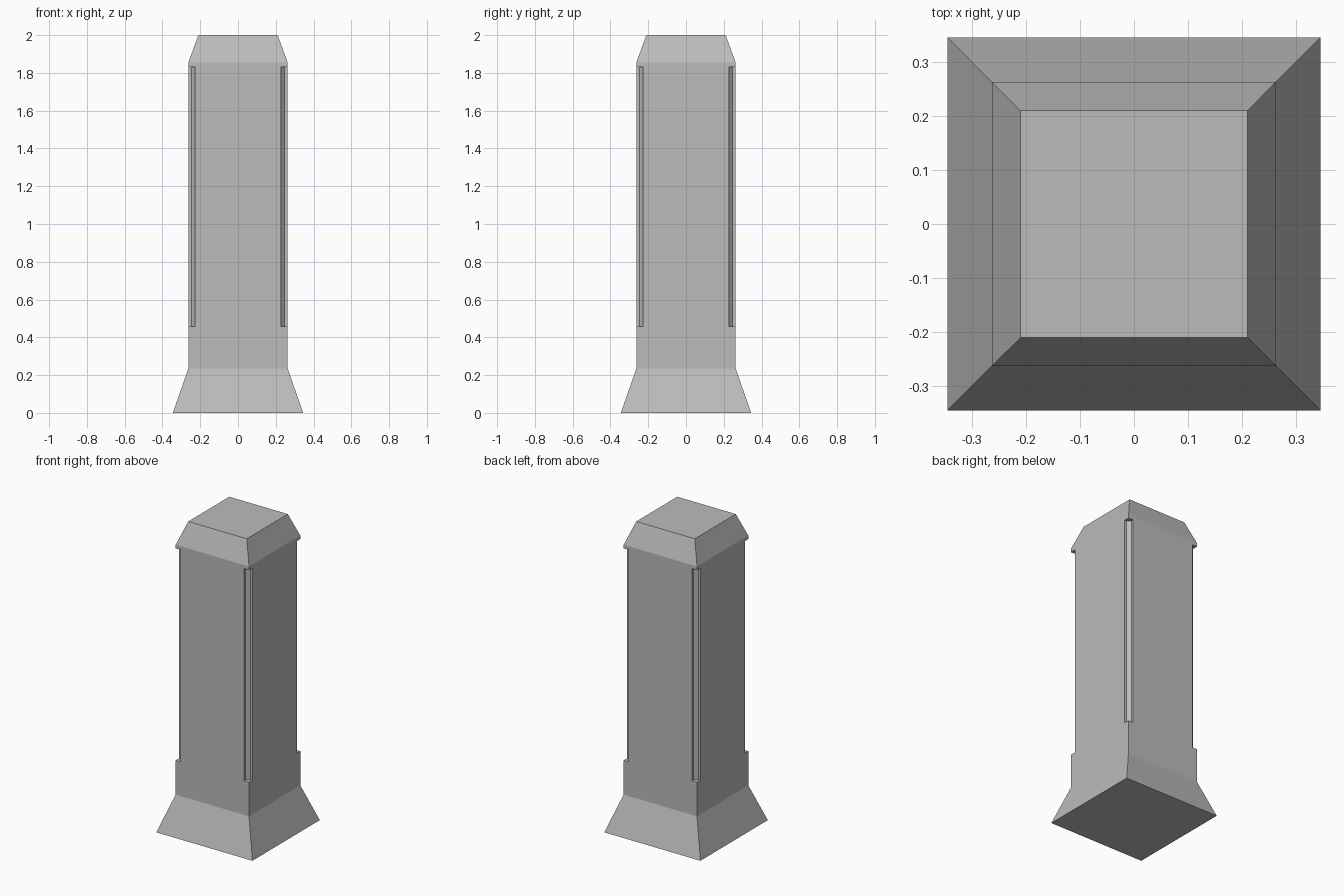
import bpy
import bmesh

default_cube = bpy.data.objects.get("Cube")
if default_cube:
    bpy.data.objects.remove(default_cube, do_unlink=True)

# One flat stone colour
stone = bpy.data.materials.new("grey_stone")
stone.use_nodes = True
GREY = (0.5, 0.5, 0.5, 1.0)
stone.diffuse_color = GREY
stone.node_tree.nodes["Principled BSDF"].inputs["Base Color"].default_value = GREY


def add_object(name, bm):
    bmesh.ops.recalc_face_normals(bm, faces=bm.faces)
    mesh = bpy.data.meshes.new(name)
    bm.to_mesh(mesh)
    bm.free()
    mesh.materials.append(stone)
    obj = bpy.data.objects.new(name, mesh)
    bpy.context.collection.objects.link(obj)
    return obj


def loft(bm, rings):
    """Skin equal-sized rings of points and cap both ends."""
    loops = [[bm.verts.new(p) for p in ring] for ring in rings]
    for low, high in zip(loops, loops[1:]):
        for i in range(len(low)):
            j = (i + 1) % len(low)
            bm.faces.new((low[i], low[j], high[j], high[i]))
    bm.faces.new(loops[0])
    bm.faces.new(loops[-1])


# Square pillar: flared foot, straight shaft, tapered cap
CORNERS = [(-1, -1), (1, -1), (1, 1), (-1, 1)]
PROFILE = [(0.345, 0), (0.263, 0.235), (0.263, 1.855), (0.21, 2)]
bm = bmesh.new()
loft(bm, [[(sx * r, sy * r, z) for sx, sy in CORNERS] for r, z in PROFILE])
pillar = add_object("pillar", bm)

# Bevel-backed channel cut along each upright corner
INNER, BEVEL, OUTER = 0.227, 0.247, 0.3
CHANNEL = [(INNER, OUTER), (INNER, BEVEL), (BEVEL, INNER), (OUTER, INNER), (OUTER, OUTER)]
bm = bmesh.new()
for sx, sy in CORNERS:
    loft(bm, [[(sx * x, sy * y, z) for x, y in CHANNEL] for z in (0.457, 1.832)])
cutter = add_object("corner_channel_cutter", bm)
cutter.hide_render = True

channels = pillar.modifiers.new("corner_channels", "BOOLEAN")
channels.operation = "DIFFERENCE"
channels.solver = "EXACT"
channels.object = cutter

# Bake the cut and drop the helper
bpy.context.view_layer.objects.active = pillar
pillar.select_set(True)
bpy.ops.object.modifier_apply(modifier=channels.name)
bpy.data.objects.remove(cutter, do_unlink=True)
